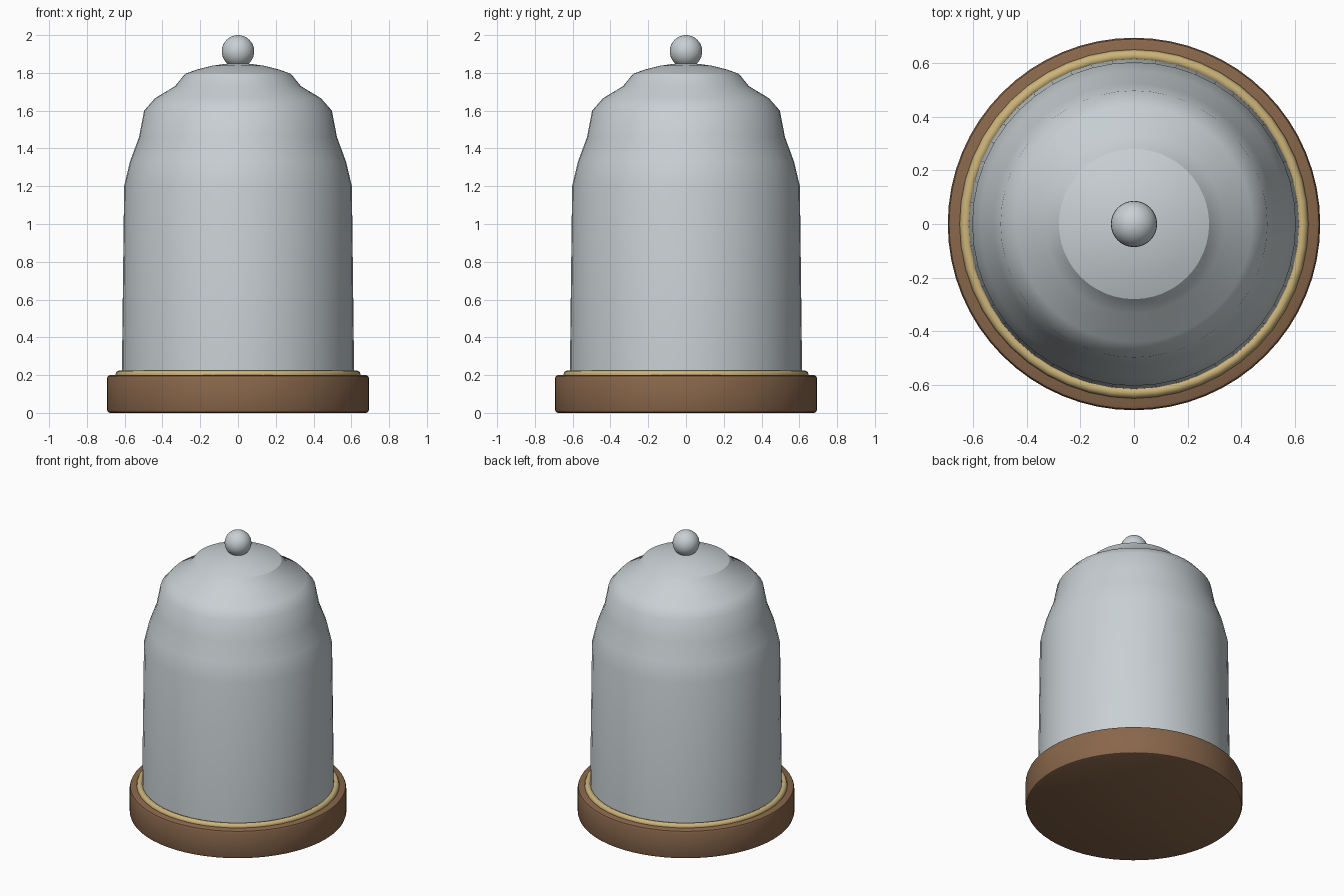
import bpy, bmesh, math

cube = bpy.data.objects.get("Cube")
if cube:
    bpy.data.objects.remove(cube, do_unlink=True)


def material(name, rgb):
    m = bpy.data.materials.new(name)
    m.use_nodes = True
    m.diffuse_color = (*rgb, 1)
    m.node_tree.nodes["Principled BSDF"].inputs["Base Color"].default_value = (*rgb, 1)
    return m


glass = material("pale grey glass", (0.58, 0.63, 0.65))
wood = material("brown wood", (0.25, 0.135, 0.07))
brass = material("soft brass", (0.60, 0.45, 0.19))


def finish(ob, name, mat, angle):
    ob.name = name
    ob.data.materials.append(mat)
    bpy.ops.object.select_all(action="DESELECT")
    ob.select_set(True)
    bpy.context.view_layer.objects.active = ob
    bpy.ops.object.shade_smooth_by_angle(angle=math.radians(angle))


def lathe(name, profile, mat, angle, sides=48):
    """Spin a list of (radius, height) points around z."""
    bm = bmesh.new()
    verts = [bm.verts.new((r, 0, z)) for r, z in profile]
    edges = [bm.edges.new(pair) for pair in zip(verts, verts[1:])]
    bmesh.ops.spin(bm, geom=verts + edges, cent=(0, 0, 0), axis=(0, 0, 1),
                   angle=math.tau, steps=sides)
    bmesh.ops.remove_doubles(bm, verts=bm.verts, dist=1e-4)
    bmesh.ops.recalc_face_normals(bm, faces=bm.faces)
    mesh = bpy.data.meshes.new(name)
    bm.to_mesh(mesh)
    bm.free()
    ob = bpy.data.objects.new(name, mesh)
    bpy.context.collection.objects.link(ob)
    finish(ob, name, mat, angle)


# Wooden base with softened rims
lathe("wooden_base", [(0, 0), (0.678, 0), (0.689, 0.005), (0.694, 0.018),
                      (0.694, 0.182), (0.689, 0.195), (0.678, 0.2), (0, 0.2)],
      wood, 40, 64)

# Brass ring around the foot of the dome
bpy.ops.mesh.primitive_torus_add(major_radius=0.628, minor_radius=0.022,
                                 major_segments=48, minor_segments=8,
                                 location=(0, 0, 0.203))
finish(bpy.context.object, "brass_ring", brass, 50)

# Glass dome with stepped shoulders
lathe("glass_dome", [(0, 0.2), (0.615, 0.2), (0.603, 1.2), (0.572, 1.33),
                     (0.524, 1.46), (0.497, 1.6), (0.44, 1.665),
                     (0.333, 1.73), (0.28, 1.795), (0, 1.795)],
      glass, 45)

# Shallow cap over the dome
lathe("dome_cap", [(0, 1.793), (0.28, 1.795), (0.217, 1.818), (0.137, 1.838),
                   (0.05, 1.85), (0, 1.852)], glass, 15)

# Round knob
bpy.ops.mesh.primitive_uv_sphere_add(segments=32, ring_count=16, radius=0.086,
                                     location=(0, 0, 1.914))
finish(bpy.context.object, "knob", glass, 60)
